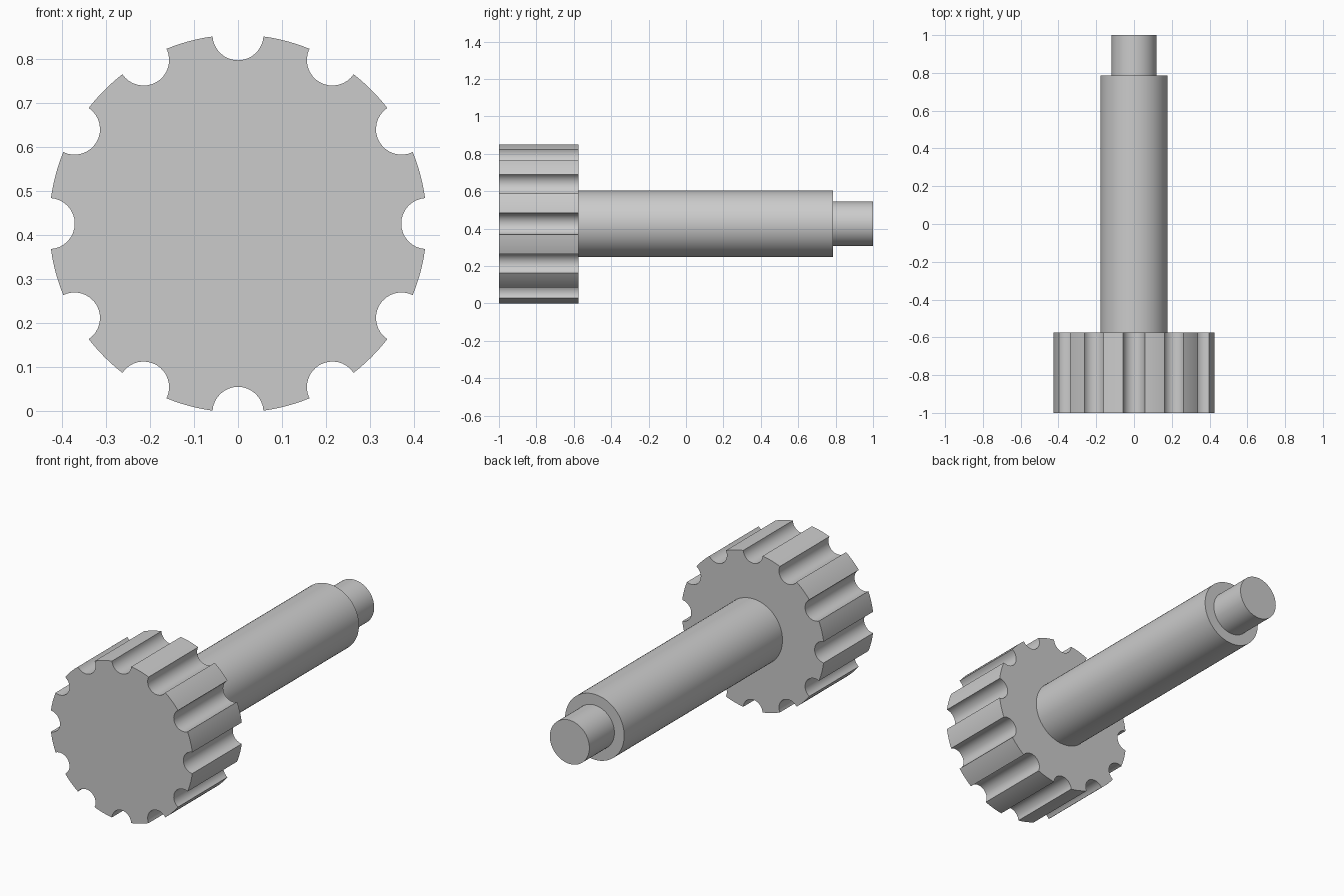
import bpy, bmesh
from math import sin, cos, pi, asin

if "Cube" in bpy.data.objects:
    bpy.data.objects.remove(bpy.data.objects["Cube"])

CZ = 0.426           # height of the shared axis
R, NOTCH, COUNT = 0.429, 0.058, 12


def extrude_profile(name, points, y0, y1):
    """Extrude an x/z outline (around the axis) from y0 to y1."""
    bm = bmesh.new()
    front = [bm.verts.new((x, y0, z)) for x, z in points]
    face = bm.faces.new(front)
    ext = bmesh.ops.extrude_face_region(bm, geom=[face], use_keep_orig=True)
    verts = [g for g in ext["geom"] if isinstance(g, bmesh.types.BMVert)]
    bmesh.ops.translate(bm, verts=verts, vec=(0, y1 - y0, 0))
    bmesh.ops.recalc_face_normals(bm, faces=bm.faces)
    mesh = bpy.data.meshes.new(name)
    bm.to_mesh(mesh)
    bm.free()
    obj = bpy.data.objects.new(name, mesh)
    obj.location.z = CZ
    bpy.context.collection.objects.link(obj)
    bpy.ops.object.select_all(action='DESELECT')
    obj.select_set(True)
    bpy.context.view_layer.objects.active = obj
    bpy.ops.object.shade_smooth_by_angle(angle=pi / 6)
    return obj


def circle(r, n=64):
    return [(r * cos(2 * pi * i / n), r * sin(2 * pi * i / n)) for i in range(n)]


# Knob outline: round grip with scalloped notches
half = 2 * asin(NOTCH / (2 * R))     # half angle covered by a notch
step = 2 * pi / COUNT
outline = []
for k in range(COUNT):
    a = k * step
    # concave notch arc, bulging towards the axis
    sweep = pi / 2 - half / 2
    for i in range(17):
        t = a + pi + sweep * (1 - 2 * i / 16)
        outline.append((R * cos(a) + NOTCH * cos(t), R * sin(a) + NOTCH * sin(t)))
    # outer rim up to the next notch
    for i in range(1, 6):
        t = a + half + (step - 2 * half) * i / 6
        outline.append((R * cos(t), R * sin(t)))
# notch arc runs from the -angle side to the +angle side
for k in range(COUNT):
    s = k * 22
    arc = outline[s:s + 17]
    a = k * step
    if arc[0][1] * cos(a) - arc[0][0] * sin(a) > 0:
        outline[s:s + 17] = arc[::-1]
extrude_profile("knob", outline, -1.0, -0.575)

# Shaft and its narrower end pin
extrude_profile("shaft", circle(0.178), -0.595, 0.785)
extrude_profile("end_pin", circle(0.119), 0.765, 1.0)
